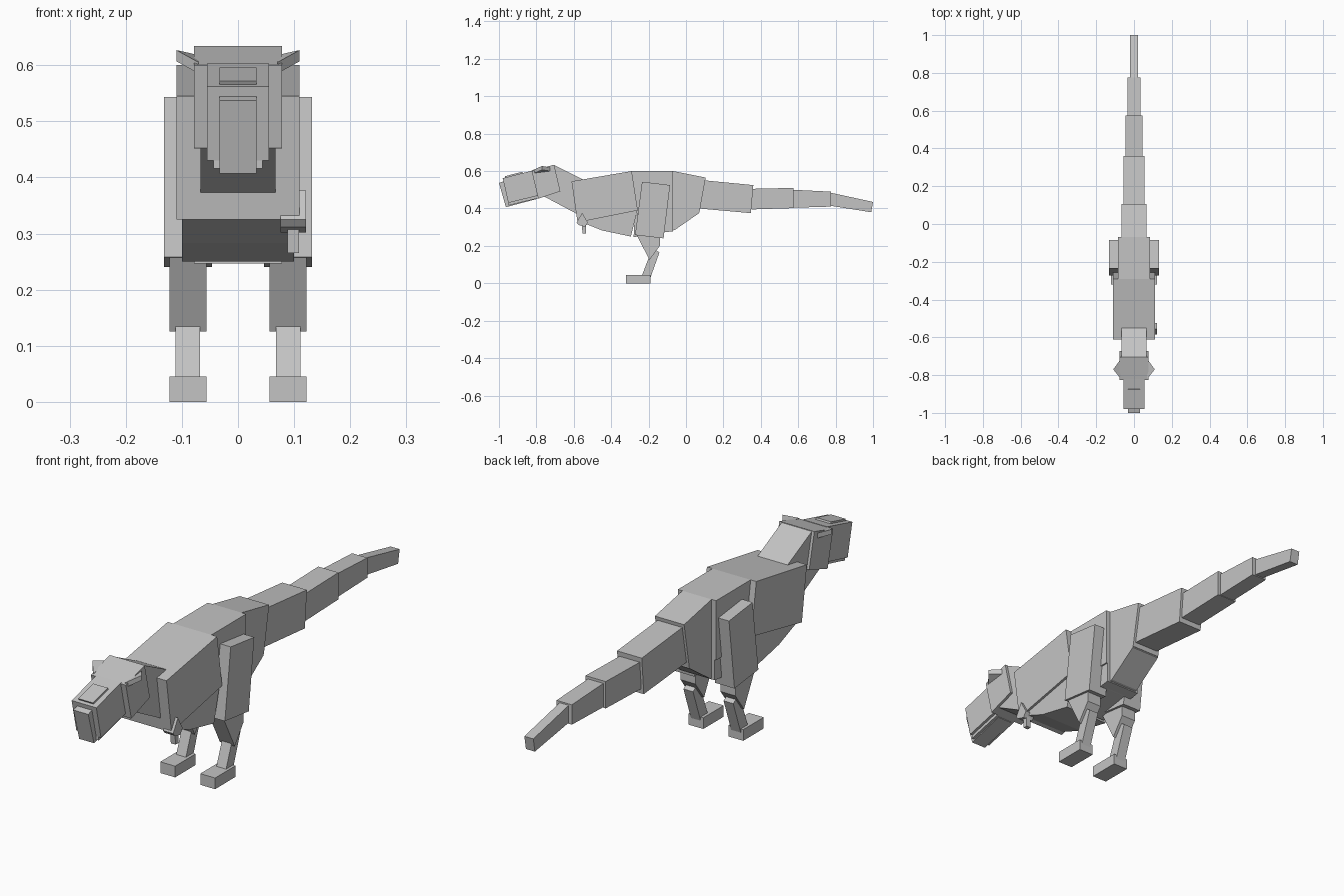
import bpy, bmesh

grey = bpy.data.materials.new("plain grey")
grey.diffuse_color = (0.55, 0.55, 0.55, 1)


def finish(name, bm):
    bmesh.ops.recalc_face_normals(bm, faces=bm.faces)
    mesh = bpy.data.meshes.new(name)
    bm.to_mesh(mesh)
    bm.free()
    mesh.materials.append(grey)
    obj = bpy.data.objects.new(name, mesh)
    bpy.context.collection.objects.link(obj)
    return obj


def slab(name, x0, x1, profile):
    """Extrude a side profile of (y, z) points from x0 to x1."""
    bm = bmesh.new()
    face = bm.faces.new([bm.verts.new((x0, y, z)) for y, z in profile])
    ext = bmesh.ops.extrude_face_region(bm, geom=[face])["geom"]
    verts = [g for g in ext if isinstance(g, bmesh.types.BMVert)]
    bmesh.ops.translate(bm, verts=verts, vec=(x1 - x0, 0, 0))
    return finish(name, bm)


def centred(name, half, profile):
    return slab(name, -half, half, profile)


# Body
centred("chest", .11, [(-.612, .545), (-.29, .60), (-.258, .39), (-.58, .325)])
centred("belly", .10, [(-.58, .335), (-.45, .283), (-.295, .25), (-.26, .39)])
centred("midriff", .085, [(-.29, .60), (-.07, .60), (-.07, .36), (-.26, .36)])
centred("under_body", .078, [(-.275, .365), (-.07, .365), (-.07, .278), (-.12, .272), (-.28, .247)])
centred("pelvis", .065, [(-.115, .272), (-.06, .285), (.07, .375), (.07, .42), (-.07, .42)])

# Tail, tapering in steps
centred("tail_1", .065, [(-.07, .60), (.105, .565), (.072, .38), (-.07, .35)])
centred("tail_2", .055, [(.08, .552), (.36, .525), (.347, .375), (.07, .40)])
centred("tail_3", .045, [(.35, .505), (.575, .51), (.575, .402), (.35, .395)])
centred("tail_4", .034, [(.57, .50), (.775, .49), (.775, .41), (.57, .404)])
centred("tail_5", .02, [(.77, .485), (1.0, .435), (.99, .38), (.77, .415)])

# Neck and head
centred("neck", .067, [(-.705, .632), (-.55, .555), (-.50, .38), (-.585, .372), (-.76, .465)])
centred("skull", .078, [(-.825, .60), (-.705, .634), (-.672, .492), (-.79, .452)])
centred("snout", .055, [(-.98, .562), (-.82, .603), (-.785, .47), (-.95, .43)])
centred("lower_jaw", .044, [(-.95, .44), (-.79, .48), (-.79, .455), (-.95, .416)])
centred("muzzle", .033, [(-1.0, .537), (-.975, .545), (-.80, .50), (-.80, .45), (-.963, .407)])
centred("nose_ridge", .033, [(-.97, .572), (-.875, .596), (-.868, .58), (-.96, .556)])

# Paired brow horns and legs
for s, side in ((1, "right"), (-1, "left")):
    bm = bmesh.new()
    rings = [[bm.verts.new((s * x, y, z + up)) for x, y, z in
              ((.07, -.715, .598), (.11, -.77, .607), (.07, -.82, .585))] for up in (0, .02)]
    bm.faces.new(rings[0])
    bm.faces.new(rings[1])
    for i in range(3):
        j = (i + 1) % 3
        bm.faces.new((rings[0][i], rings[0][j], rings[1][j], rings[1][i]))
    finish("brow_horn_" + side, bm)
    slab("thigh_" + side, s * .046, s * .132, [(-.235, .543), (-.085, .525), (-.12, .24), (-.272, .258)])
    slab("knee_" + side, s * .056, s * .122, [(-.265, .26), (-.14, .25), (-.14, .20), (-.195, .125)])
    slab("shin_" + side, s * .068, s * .111, [(-.198, .14), (-.18, .19), (-.142, .165), (-.19, .03), (-.24, .03)])
    slab("foot_" + side, s * .056, s * .122, [(-.32, 0), (-.19, 0), (-.19, .045), (-.32, .045)])

# Small arm on one side
slab("upper_arm", .076, .121, [(-.585, .325), (-.555, .377), (-.525, .325), (-.54, .302), (-.575, .312)])
slab("forearm", .088, .109, [(-.558, .32), (-.535, .32), (-.535, .265), (-.553, .265)])
